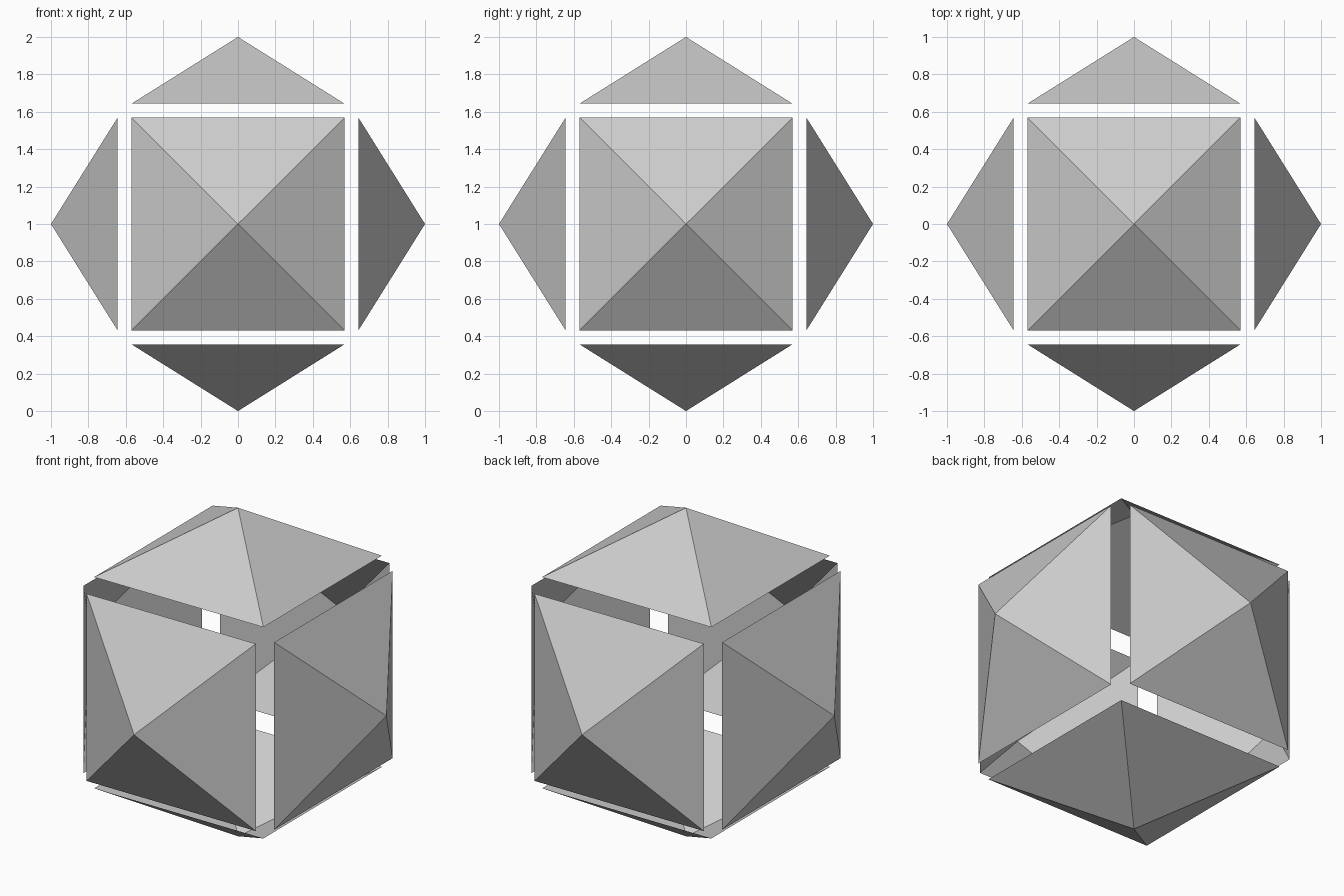
import bpy, bmesh
from mathutils import Vector, Matrix

if "Cube" in bpy.data.objects:
    bpy.data.objects.remove(bpy.data.objects["Cube"])

HALF = 0.57      # half side of each square rim
RIM = 0.643      # distance of the rim from the centre
TIP = 1.0        # distance of the tip from the centre
CENTRE = Vector((0, 0, 1))


def open_pyramid(name, direction):
    """Four-sided hollow shell, open towards the centre."""
    bm = bmesh.new()
    bmesh.ops.create_grid(bm, x_segments=1, y_segments=1, size=HALF)
    bmesh.ops.poke(bm, faces=bm.faces[:])
    tip = next(v for v in bm.verts if len(v.link_edges) == 4)
    tip.co = (0, 0, TIP - RIM)
    turn = direction.to_track_quat('Z', 'Y').to_matrix().to_4x4()
    bm.transform(Matrix.Translation(CENTRE + direction * RIM) @ turn)
    mesh = bpy.data.meshes.new(name)
    bm.to_mesh(mesh)
    bm.free()
    obj = bpy.data.objects.new(name, mesh)
    bpy.context.collection.objects.link(obj)


# One shell per side of the cube
SIDES = {
    "front": (0, -1, 0), "back": (0, 1, 0),
    "left": (-1, 0, 0), "right": (1, 0, 0),
    "bottom": (0, 0, -1), "top": (0, 0, 1),
}
for side, axis in SIDES.items():
    open_pyramid(side + "_pyramid", Vector(axis))
